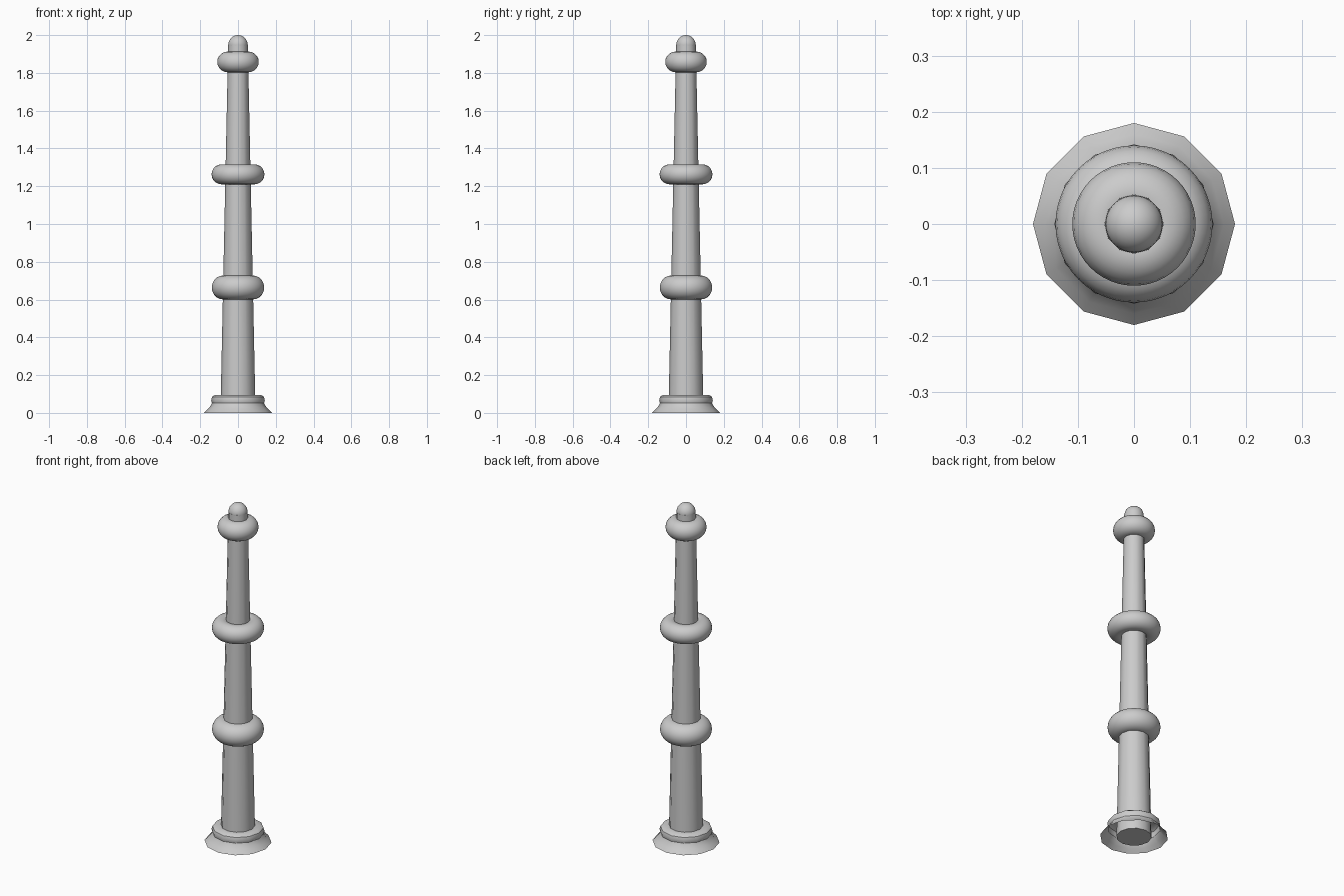
import bpy, bmesh, math

if "Cube" in bpy.data.objects:
    bpy.data.objects.remove(bpy.data.objects["Cube"])


def finish(obj, angle):
    bpy.ops.object.select_all(action='DESELECT')
    obj.select_set(True)
    bpy.context.view_layer.objects.active = obj
    bpy.ops.object.shade_smooth_by_angle(angle=math.radians(angle))


def lathe(name, profile, sides, angle):
    """Revolve (radius, z) points around z; radius 0 gives a closed pole."""
    bm = bmesh.new()
    verts = [bm.verts.new((r, 0, z)) for r, z in profile]
    edges = [bm.edges.new(p) for p in zip(verts, verts[1:])]
    bmesh.ops.spin(bm, geom=verts + edges, cent=(0, 0, 0), axis=(0, 0, 1),
                   angle=math.tau, steps=sides, use_duplicate=False)
    bmesh.ops.remove_doubles(bm, verts=bm.verts[:], dist=1e-5)
    bmesh.ops.recalc_face_normals(bm, faces=bm.faces[:])
    mesh = bpy.data.meshes.new(name)
    bm.to_mesh(mesh)
    bm.free()
    obj = bpy.data.objects.new(name, mesh)
    bpy.context.collection.objects.link(obj)
    finish(obj, angle)
    return obj


# Tapered twelve-sided shaft
lathe("shaft", [(0, 0.0), (0.093, 0.0), (0.052, 1.95), (0, 1.95)], 12, 35)

# Flared hollow foot, listed from the top down so normals face outward
foot = lathe("foot_moulding",
             [(0.085, 0.095), (0.122, 0.095), (0.137, 0.085), (0.142, 0.068),
              (0.138, 0.052), (0.143, 0.04), (0.16, 0.02), (0.18, 0.0)], 12, 35)
if sum(p.normal.z * p.area for p in foot.data.polygons) < 0:
    foot.data.flip_normals()

# Rounded collars: name, height, ring radius, tube radius
for name, z, major, minor in [("lower_collar", 0.664, 0.075, 0.064),
                              ("middle_collar", 1.263, 0.087, 0.053),
                              ("upper_collar", 1.858, 0.055, 0.055)]:
    bpy.ops.mesh.primitive_torus_add(location=(0, 0, z), major_radius=major,
                                     minor_radius=minor, major_segments=48,
                                     minor_segments=20)
    collar = bpy.context.object
    collar.name = name
    finish(collar, 40)

# Round tip
bpy.ops.mesh.primitive_uv_sphere_add(segments=32, ring_count=16, radius=0.051,
                                     location=(0, 0, 1.949))
tip = bpy.context.object
tip.name = "tip"
finish(tip, 40)
